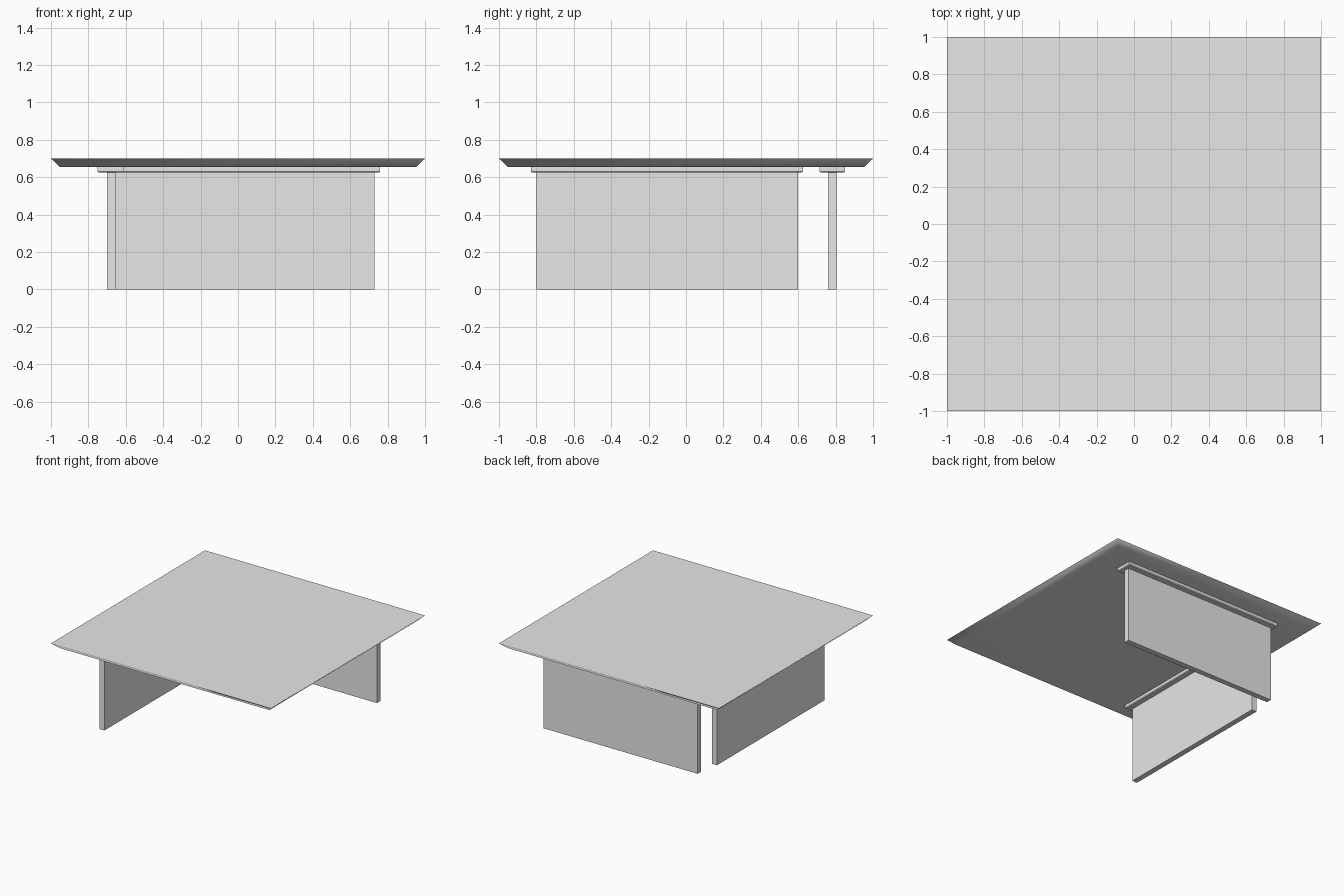
import bpy
import bmesh
import math

cube = bpy.data.objects.get("Cube")
if cube:
    bpy.data.objects.remove(cube, do_unlink=True)

grey = bpy.data.materials.new("light grey")
grey.use_nodes = True
grey.diffuse_color = (0.8, 0.8, 0.8, 1)
grey.node_tree.nodes["Principled BSDF"].inputs["Base Color"].default_value = (0.8, 0.8, 0.8, 1)


def slab(name, x, y, z, chamfer=0.0, chamfer_height=0.0):
    """Box over the x, y, z ranges, with an optional chamfer around the bottom."""
    sections = [(z[0], chamfer), (z[1], 0)]
    if chamfer and chamfer_height < z[1] - z[0]:
        sections.insert(1, (z[0] + chamfer_height, 0))
    bm = bmesh.new()
    rings = []
    for height, inset in sections:
        x0, x1, y0, y1 = x[0] + inset, x[1] - inset, y[0] + inset, y[1] - inset
        corners = [(x0, y0), (x1, y0), (x1, y1), (x0, y1)]
        rings.append([bm.verts.new((cx, cy, height)) for cx, cy in corners])
    bm.faces.new(rings[0][::-1])
    bm.faces.new(rings[-1])
    for low, high in zip(rings, rings[1:]):
        for i in range(4):
            j = (i + 1) % 4
            bm.faces.new((low[i], low[j], high[j], high[i]))
    mesh = bpy.data.meshes.new(name)
    bm.to_mesh(mesh)
    bm.free()
    mesh.materials.append(grey)
    obj = bpy.data.objects.new(name, mesh)
    bpy.context.collection.objects.link(obj)
    return obj


# Square top with an undercut edge, softly shaded into the underside
top = slab("table_top", (-1, 1), (-1, 1), (0.655, 0.70), 0.048, 0.045)
bpy.ops.object.select_all(action="DESELECT")
top.select_set(True)
bpy.context.view_layer.objects.active = top
bpy.ops.object.shade_smooth_by_angle(angle=math.radians(60))
weighted = top.modifiers.new("Weighted normals", "WEIGHTED_NORMAL")
weighted.keep_sharp = True

# Two panel legs at right angles, each under a wider mounting plate
legs = [
    ("side", (-0.70, -0.655), (-0.80, 0.60), (-0.75, -0.61), (-0.83, 0.625)),
    ("back", (-0.67, 0.73), (0.76, 0.805), (-0.70, 0.76), (0.715, 0.85)),
]
for side, leg_x, leg_y, plate_x, plate_y in legs:
    slab(side + "_panel_leg", leg_x, leg_y, (0, 0.63))
    slab(side + "_mounting_plate", plate_x, plate_y, (0.625, 0.655), 0.005, 0.007)
